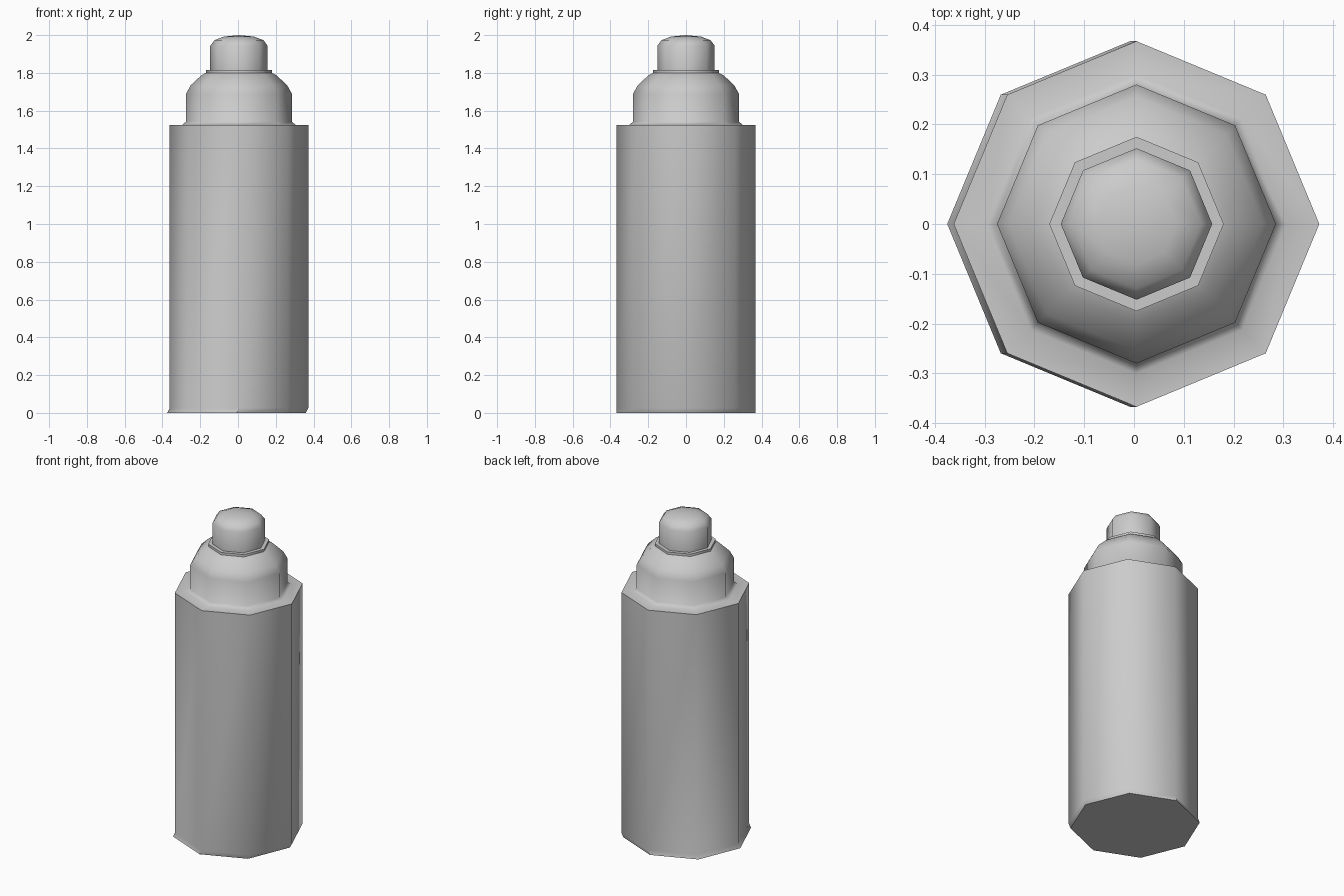
import bpy, bmesh, math

if "Cube" in bpy.data.objects:
    bpy.data.objects.remove(bpy.data.objects["Cube"])

SIDES = 8
CX = 0.005  # the can sits slightly right of its shifted foot


def lathe(name, profile, angle=50):
    """Eight-sided turned part; profile = (radius, z, centre x) from bottom to top."""
    bm = bmesh.new()
    rings = []
    for r, z, cx in profile:
        if r == 0:
            rings.append([bm.verts.new((cx, 0, z))])
        else:
            rings.append([bm.verts.new((cx + r * math.cos(math.tau * i / SIDES),
                                        r * math.sin(math.tau * i / SIDES), z))
                          for i in range(SIDES)])
    for a, b in zip(rings, rings[1:]):
        for i in range(SIDES):
            j = (i + 1) % SIDES
            if len(b) == 1:
                bm.faces.new((a[i], a[j], b[0]))
            else:
                bm.faces.new((a[i], a[j], b[j], b[i]))
    bm.faces.new(rings[0][::-1])
    if len(rings[-1]) > 1:
        bm.faces.new(rings[-1])
    bmesh.ops.recalc_face_normals(bm, faces=bm.faces)
    mesh = bpy.data.meshes.new(name)
    bm.to_mesh(mesh)
    bm.free()
    obj = bpy.data.objects.new(name, mesh)
    bpy.context.collection.objects.link(obj)
    bpy.ops.object.select_all(action='DESELECT')
    obj.select_set(True)
    bpy.context.view_layer.objects.active = obj
    bpy.ops.object.shade_smooth_by_angle(angle=math.radians(angle))
    return obj


# Can, collar, shoulder and nozzle button turned as one surface
lathe("spray_can", [
    # body with its slightly offset foot
    (0.367, 0.0, -0.008), (0.367, 0.025, CX), (0.367, 1.525, CX),
    # collar and shoulder
    (0.300, 1.525, CX), (0.280, 1.542, CX), (0.280, 1.69, CX),
    (0.255, 1.735, CX), (0.198, 1.788, CX), (0.175, 1.800, CX),
    # lip and nozzle button
    (0.175, 1.815, CX), (0.152, 1.815, CX), (0.152, 1.943, CX),
    (0.130, 1.973, CX), (0.080, 1.992, CX), (0.0, 2.0, CX),
])
